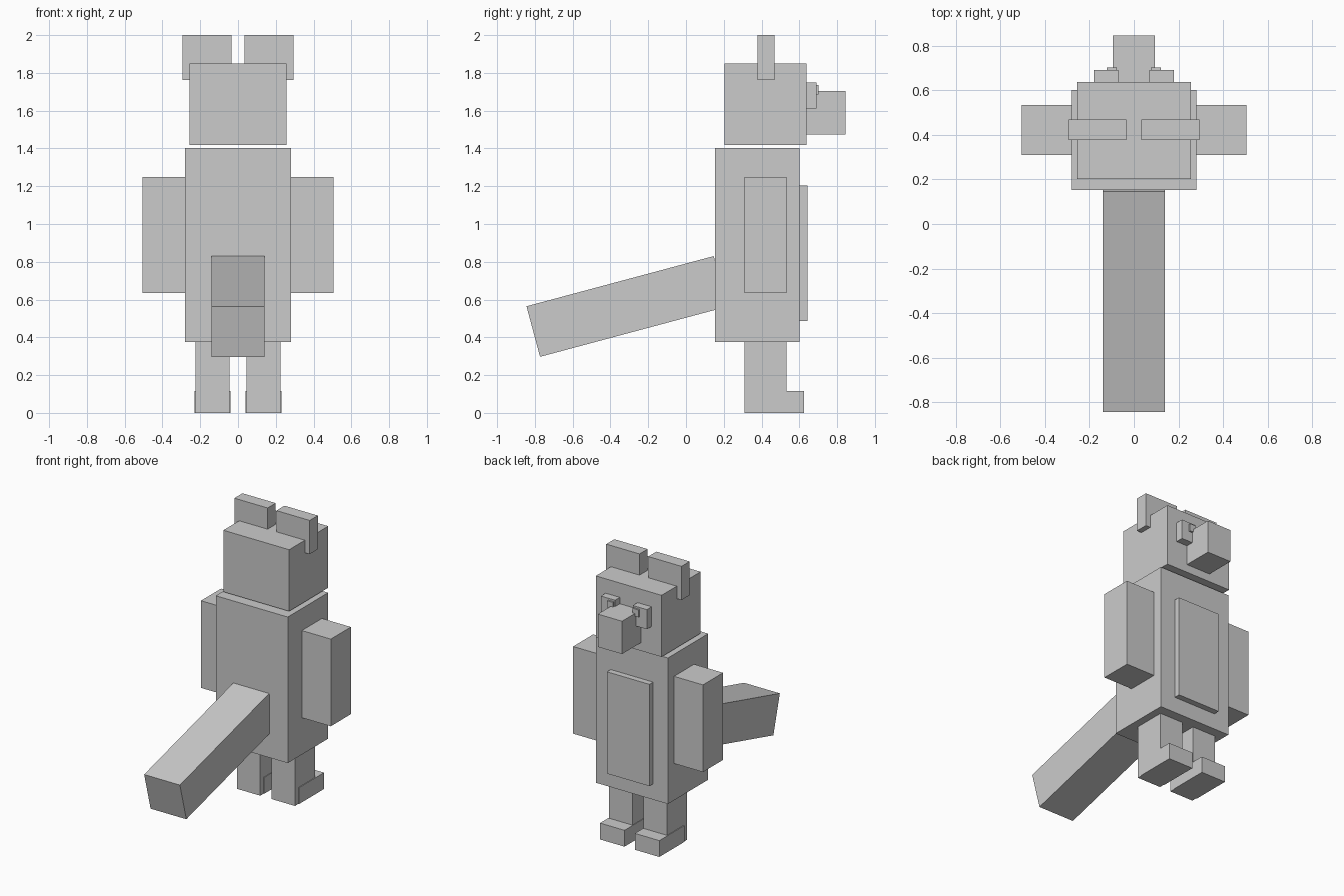
import bpy
import bmesh
from math import radians
from mathutils import Matrix, Vector

default = bpy.data.objects.get("Cube")
if default:
    bpy.data.objects.remove(default, do_unlink=True)

# Single flat colour
grey = bpy.data.materials.new("plain_grey")
grey.use_nodes = True
color = (0.6, 0.6, 0.6, 1)
grey.diffuse_color = color
grey.node_tree.nodes["Principled BSDF"].inputs["Base Color"].default_value = color


def block(name, x, y, z, tilt=0):
    """Flat-faced box from (min, max) ranges, tilted about x at its centre."""
    spans = (x, y, z)
    centre = Vector([(a + b) / 2 for a, b in spans])
    size = Vector([b - a for a, b in spans])
    bm = bmesh.new()
    bmesh.ops.create_cube(bm, size=1, matrix=Matrix.Diagonal(size).to_4x4())
    mesh = bpy.data.meshes.new(name)
    bm.to_mesh(mesh)
    bm.free()
    mesh.materials.append(grey)
    obj = bpy.data.objects.new(name, mesh)
    obj.location = centre
    obj.rotation_euler.x = radians(tilt)
    bpy.context.collection.objects.link(obj)
    return obj


def pair(name, x, y, z):
    """Matching boxes on both sides of the model."""
    block("left_" + name, x, y, z)
    block("right_" + name, (-x[1], -x[0]), y, z)


# Trunk and belly panel
block("body", (-0.28, 0.28), (0.153, 0.601), (0.376, 1.403))
block("belly_panel", (-0.165, 0.165), (0.58, 0.643), (0.487, 1.203))

# Head, snout and ears
block("head", (-0.256, 0.256), (0.203, 0.637), (1.418, 1.851))
block("snout", (-0.094, 0.094), (0.62, 0.845), (1.474, 1.705))
pair("ear", (0.034, 0.293), (0.378, 0.468), (1.763, 2.0))

# Eyes with raised pupils
pair("eye", (0.069, 0.179), (0.62, 0.69), (1.612, 1.75))
pair("pupil", (0.077, 0.122), (0.67, 0.702), (1.685, 1.737))

# Limbs
pair("arm", (0.27, 0.505), (0.31, 0.533), (0.635, 1.248))
pair("leg", (0.044, 0.226), (0.31, 0.533), (0.0, 0.39))
pair("foot", (0.04, 0.231), (0.347, 0.626), (0.0, 0.115))

# Long tail, rising towards the body
block("tail", (-0.139, 0.139), (-0.826, 0.2), (0.425, 0.702), tilt=15)
